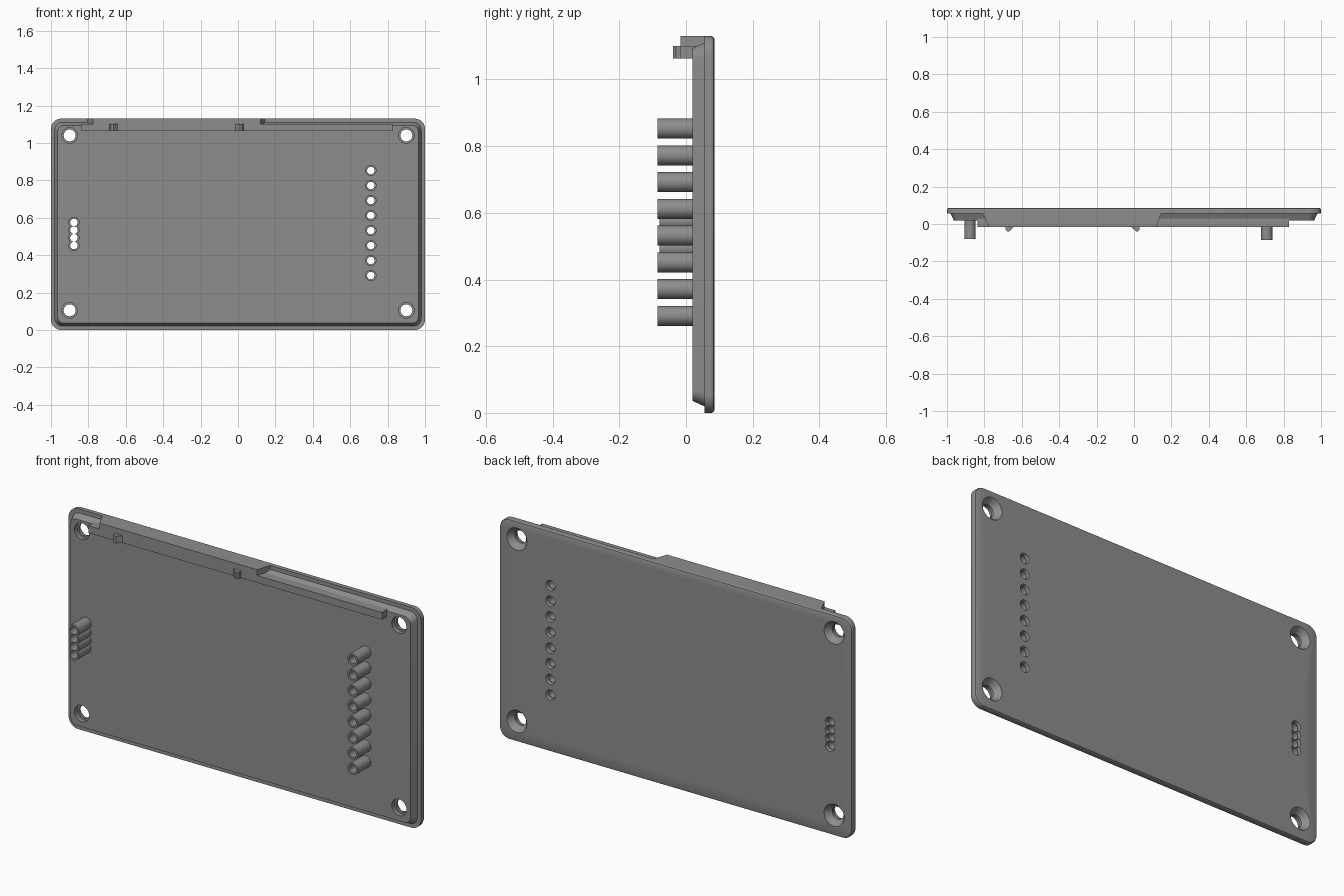
import bpy, bmesh, math

if "Cube" in bpy.data.objects:
    bpy.data.objects.remove(bpy.data.objects["Cube"])

grey = bpy.data.materials.new("plastic_grey")
grey.diffuse_color = (0.27, 0.27, 0.27, 1)
grey.use_nodes = True
grey.node_tree.nodes["Principled BSDF"].inputs["Base Color"].default_value = grey.diffuse_color
H = 1.13


def finish(name, bm):
    """Turn a bmesh into an object, smooth with sharp edges kept."""
    bmesh.ops.recalc_face_normals(bm, faces=bm.faces[:])
    mesh = bpy.data.meshes.new(name)
    bm.to_mesh(mesh)
    bm.free()
    mesh.materials.append(grey)
    mesh.shade_smooth()
    mesh.set_sharp_from_angle(angle=math.radians(25))
    ob = bpy.data.objects.new(name, mesh)
    bpy.context.collection.objects.link(ob)


def skin(bm, outlines):
    """Skin a list of equal-length closed outlines; return the vertex rings."""
    rows = [[bm.verts.new(p) for p in o] for o in outlines]
    n = len(rows[0])
    for a, b in zip(rows, rows[1:]):
        for i in range(n):
            j = (i + 1) % n
            bm.faces.new((a[i], a[j], b[j], b[i]))
    return rows


def stitch(bm, a, b):
    """Bridge two existing vertex rings."""
    for i in range(len(a)):
        j = (i + 1) % len(a)
        bm.faces.new((a[i], a[j], b[j], b[i]))


def fill(bm, rings):
    """Flat face bounded by the first ring, with the others as holes."""
    edges = []
    for ring in rings:
        for a, b in zip(ring, ring[1:] + ring[:1]):
            edges.append(bm.edges.get((a, b)) or bm.edges.new((a, b)))
    bmesh.ops.triangle_fill(bm, edges=edges, use_beauty=True, normal=(0, 1, 0))


def round_rect(y, inset, r=0.055, seg=8):
    """Rounded rectangle in the xz plane at depth y."""
    rad = r - inset * 0.6
    cx, cz = 1 - inset - rad, H / 2 - inset - rad
    pts = []
    for k, (sx, sz) in enumerate(((1, 1), (-1, 1), (-1, -1), (1, -1))):
        for s in range(seg + 1):
            a = math.pi / 2 * (k + s / seg)
            pts.append((sx * cx + rad * math.cos(a), y, H / 2 + sz * cz + rad * math.sin(a)))
    return pts


def stack(x, zs, r, y, seg=14):
    """Outline of one circle, or of a vertical stack of overlapping circles."""
    half = math.pi / 2
    last = len(zs) - 1
    a = math.asin((zs[1] - zs[0]) / 2 / r) if last else half
    arcs = [(z, -half if i == 0 else -a, half if i == last else a) for i, z in enumerate(zs)]
    arcs += [(z, math.pi - hi, math.pi - lo) for z, lo, hi in reversed(arcs)]
    return [(x + r * math.cos(lo + (hi - lo) * s / seg), y, z + r * math.sin(lo + (hi - lo) * s / seg))
            for z, lo, hi in arcs for s in range(seg)]


def prism(name, outline, z0, z1):
    """Extrude an xy outline between two heights."""
    bm = bmesh.new()
    rows = skin(bm, [[(x, y, z) for x, y in outline] for z in (z0, z1)])
    bm.faces.new(rows[0])
    bm.faces.new(rows[1])
    finish(name, bm)


# Cover plate: flange with softened back edge, tapered inner lip
bm = bmesh.new()
shell = skin(bm, [round_rect(y, i) for y, i in (
    (0.02, 0.036), (0.055, 0.02), (0.055, 0), (0.077, 0), (0.083, 0.003), (0.085, 0.008))])
front, back = [shell[0]], [shell[-1]]

# Countersunk screw holes in the corners
for x in (-0.9, 0.9):
    for z in (0.105, 1.04):
        hole = skin(bm, [stack(x, [z], r, y) for y, r in (
            (0.02, 0.042), (0.042, 0.042), (0.042, 0.032), (0.055, 0.032), (0.085, 0.057))])
        front.append(hole[0])
        back.append(hole[-1])

# Light tubes: spaced column on the right, merged cluster on the left
groups = [(0.71, [0.291 + 0.0802 * i], -0.085) for i in range(8)]
groups.append((-0.877, [0.452 + 0.041 * i for i in range(4)], -0.08))
for x, zs, tip in groups:
    outer = skin(bm, [stack(x, zs, 0.03, y) for y in (0.02, tip)])
    pocket = skin(bm, [stack(x, zs, r, y) for y, r in ((0.07, 0.0225), (0.085, 0.026))])
    bores = [skin(bm, [stack(x, [z], 0.0202, y) for y in (tip, 0.07)]) for z in zs]
    fill(bm, [outer[1]] + [b[0] for b in bores])
    fill(bm, [pocket[0]] + [b[1] for b in bores])
    front.append(outer[0])
    back.append(pocket[1])

fill(bm, front)
fill(bm, back)
finish("cover_plate", bm)

# Top wall with sloping ends, and the long strip beneath it
prism("top_wall", [(-0.81, 0.06), (0.145, 0.06), (0.12, -0.017), (-0.775, -0.017)], 1.10, H)
prism("long_strip", [(-0.837, 0.03), (0.828, 0.03), (0.828, -0.017), (-0.837, -0.017)], 1.063, 1.10)

# Pair of mirrored snap catches on the strip
for side, s in (("right", 1), ("left", -1)):
    prism(side + "_snap_catch", [(-0.328 + s * dx, y) for dx, y in (
        (0.358, -0.01), (0.358, -0.03), (0.35, -0.039), (0.338, -0.039), (0.315, -0.017), (0.315, -0.01))],
        1.063, 1.10)
